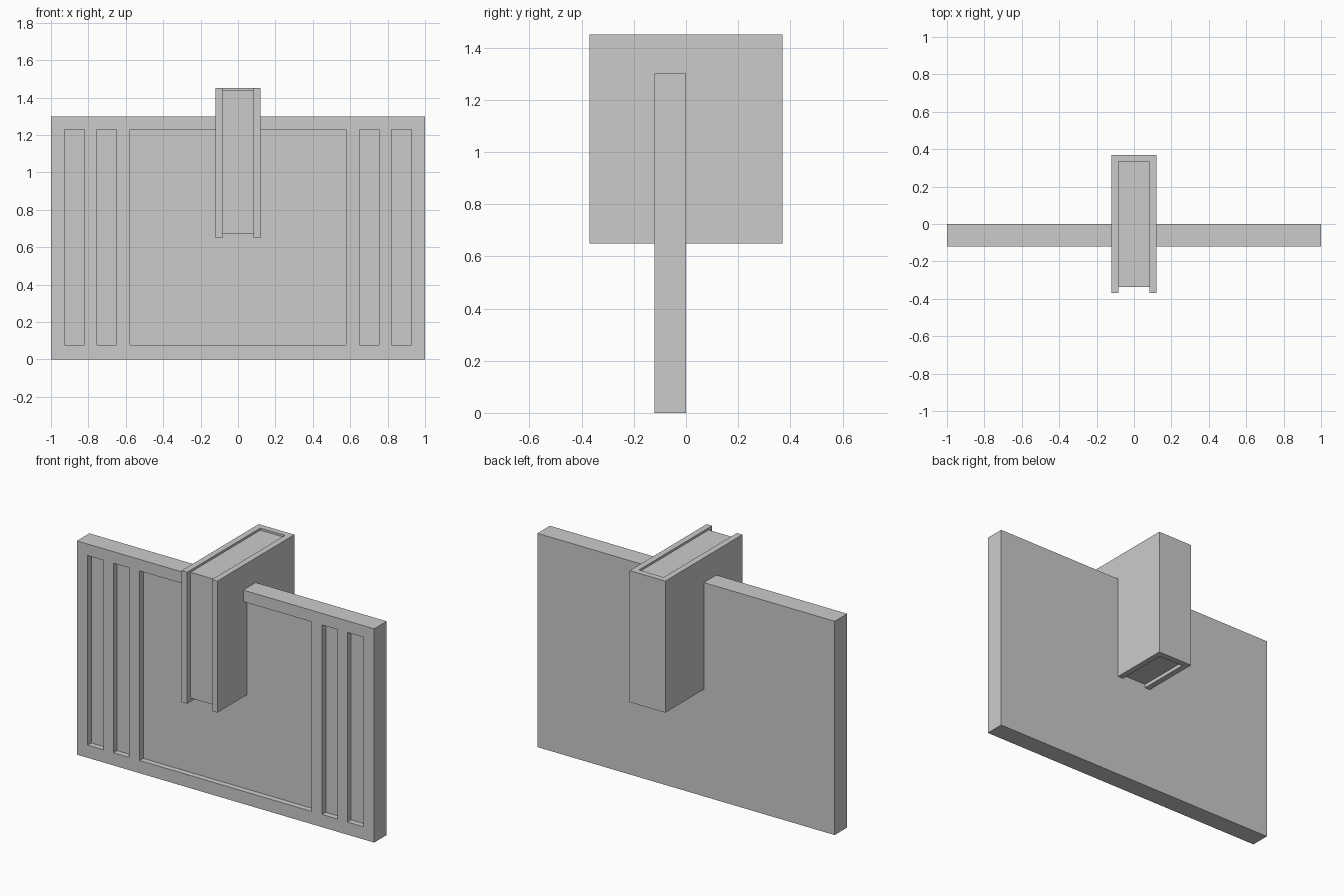
import bpy, bmesh
from mathutils import Matrix, Vector

if "Cube" in bpy.data.objects:
    bpy.data.objects.remove(bpy.data.objects["Cube"])


def box(name, x, y, z):
    """Box from (min, max) ranges on each axis."""
    lo, hi = Vector((x[0], y[0], z[0])), Vector((x[1], y[1], z[1]))
    bm = bmesh.new()
    bmesh.ops.create_cube(bm, size=1, matrix=Matrix.Translation((lo + hi) / 2)
                          @ Matrix.Diagonal((*(hi - lo), 1)))
    return finish(name, bm)


def finish(name, bm):
    bmesh.ops.recalc_face_normals(bm, faces=bm.faces)
    mesh = bpy.data.meshes.new(name)
    bm.to_mesh(mesh)
    bm.free()
    obj = bpy.data.objects.new(name, mesh)
    bpy.context.collection.objects.link(obj)
    return obj


def cut(target, name, x, y, z):
    cutter = box(name, x, y, z)
    cutter.hide_render = True
    cutter.hide_viewport = True
    cutter.display_type = 'WIRE'
    mod = target.modifiers.new(name, 'BOOLEAN')
    mod.operation = 'DIFFERENCE'
    mod.solver = 'EXACT'
    mod.object = cutter


# Wide panel with shallow recesses in its front face
panel = box("panel", (-1, 1), (-0.12, 0), (0, 1.3))
recess_y, recess_z = (-0.2, -0.085), (0.077, 1.23)
cut(panel, "centre_recess_cutter", (-0.577, 0.577), recess_y, recess_z)
for a, b in ((0.65, 0.753), (0.82, 0.927)):
    cut(panel, "left_slot_cutter", (-b, -a), recess_y, recess_z)
    cut(panel, "right_slot_cutter", (a, b), recess_y, recess_z)

# U-shaped housing, open at the front, top and bottom
profile = [(-0.12, -0.37), (-0.083, -0.37), (-0.083, 0.333), (0.083, 0.333),
           (0.083, -0.37), (0.12, -0.37), (0.12, 0.37), (-0.12, 0.37)]
bm = bmesh.new()
face = bm.faces.new([bm.verts.new((x, y, 0.65)) for x, y in profile])
side = bmesh.ops.extrude_face_region(bm, geom=[face], use_keep_orig=True)
bmesh.ops.translate(bm, vec=(0, 0, 0.8),
                    verts=[v for v in side["geom"] if isinstance(v, bmesh.types.BMVert)])
finish("housing", bm)

# Core block set slightly back inside the housing
box("core_block", (-0.083, 0.083), (-0.337, 0.333), (0.672, 1.437))
